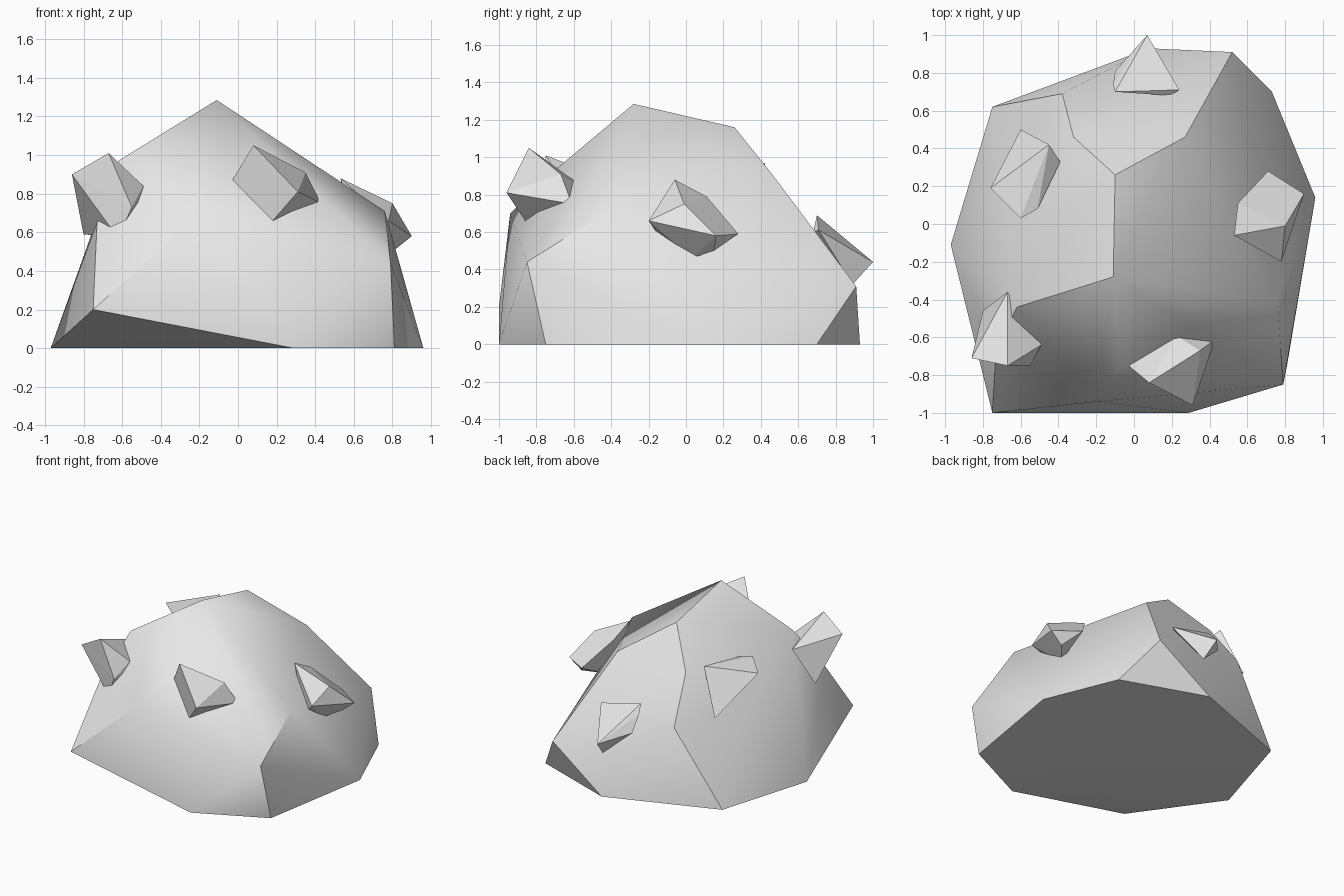
import bpy
import bmesh
import math

# Clear the default cube only
default_cube = bpy.data.objects.get("Cube")
if default_cube:
    bpy.data.objects.remove(default_cube, do_unlink=True)


def make_material(name, colour):
    material = bpy.data.materials.new(name)
    material.use_nodes = True
    material.diffuse_color = colour
    material.node_tree.nodes["Principled BSDF"].inputs["Base Color"].default_value = colour
    return material


stone_grey = make_material("stone_grey", (0.8, 0.8, 0.8, 1))


def faceted_stone(name, corners, smooth_angle=None):
    """Wrap a convex stone around its corner points."""
    bm = bmesh.new()
    for corner in corners:
        bm.verts.new(corner)
    bmesh.ops.convex_hull(bm, input=bm.verts[:])
    loose = [vert for vert in bm.verts if not vert.link_faces]
    bmesh.ops.delete(bm, geom=loose, context="VERTS")
    # Merge the triangles of flat facets
    bmesh.ops.dissolve_limit(bm, angle_limit=math.radians(2),
                             verts=bm.verts[:], edges=bm.edges[:])
    bmesh.ops.recalc_face_normals(bm, faces=bm.faces[:])
    mesh = bpy.data.meshes.new(name)
    bm.to_mesh(mesh)
    bm.free()
    mesh.materials.append(stone_grey)
    stone = bpy.data.objects.new(name, mesh)
    bpy.context.collection.objects.link(stone)
    if smooth_angle:
        bpy.ops.object.select_all(action="DESELECT")
        stone.select_set(True)
        bpy.context.view_layer.objects.active = stone
        bpy.ops.object.shade_smooth_by_angle(angle=math.radians(smooth_angle))
    return stone


# Main boulder: footprint on the ground, shoulder corners, then crown corners
footprint = [(-.97, -.11), (-.75, .62), (.08, .93), (.73, .7),
             (.96, .14), (.81, -.75), (.29, -1)]
shoulder = [(-.75, -1, .2), (.79, -.85, .44), (.52, .91, .31), (-.38, .69, .57),
            (-.78, -.31, .5), (-.73, -.66, .65), (-.19, -.94, .7), (.76, -.42, .71)]
crown = [(-.68, -.05, .81), (-.62, -.44, .97), (-.07, -.75, .89), (.27, .46, .91),
         (-.32, .46, .9), (-.1, .26, 1.16), (-.11, -.28, 1.285)]
faceted_stone("boulder", [(x, y, 0) for x, y in footprint] + shoulder + crown,
              smooth_angle=40)

# Small sharp stones set into the sides of the boulder
side_stones = {
    "back_stone": [(.07, 1, .44), (.24, .71, .61), (-.1, .7, .69), (.19, .68, .6),
                   (-.11, .74, .62), (-.1, .81, .5), (.1, .89, .32)],
    "left_stone": [(.9, .16, .58), (.78, -.2, .66), (.8, -.01, .75), (.53, -.06, .88),
                   (.71, .28, .59), (.55, .11, .79), (.7, .03, .46), (.65, -.11, .53),
                   (.8, .15, .5)],
    "front_left_stone": [(.08, -.84, 1.05), (.31, -.96, .81), (.43, -.61, .75),
                         (.18, -.86, .66), (-.03, -.75, .87), (.22, -.59, .87),
                         (.35, -.67, .91)],
    "front_right_stone": [(-.67, -.75, 1.01), (-.86, -.71, .9), (-.8, -.46, .59),
                          (-.67, -.36, .86), (-.49, -.64, .84), (-.5, -.66, .77),
                          (-.55, -.75, .73), (-.62, -.72, .57)],
    "right_stone": [(-.6, .5, .63), (-.45, .42, .97), (-.39, .33, .9),
                    (-.51, .08, .93), (-.6, .03, .94), (-.76, .19, .91)],
}
for stone_name, stone_corners in side_stones.items():
    faceted_stone(stone_name, stone_corners)
